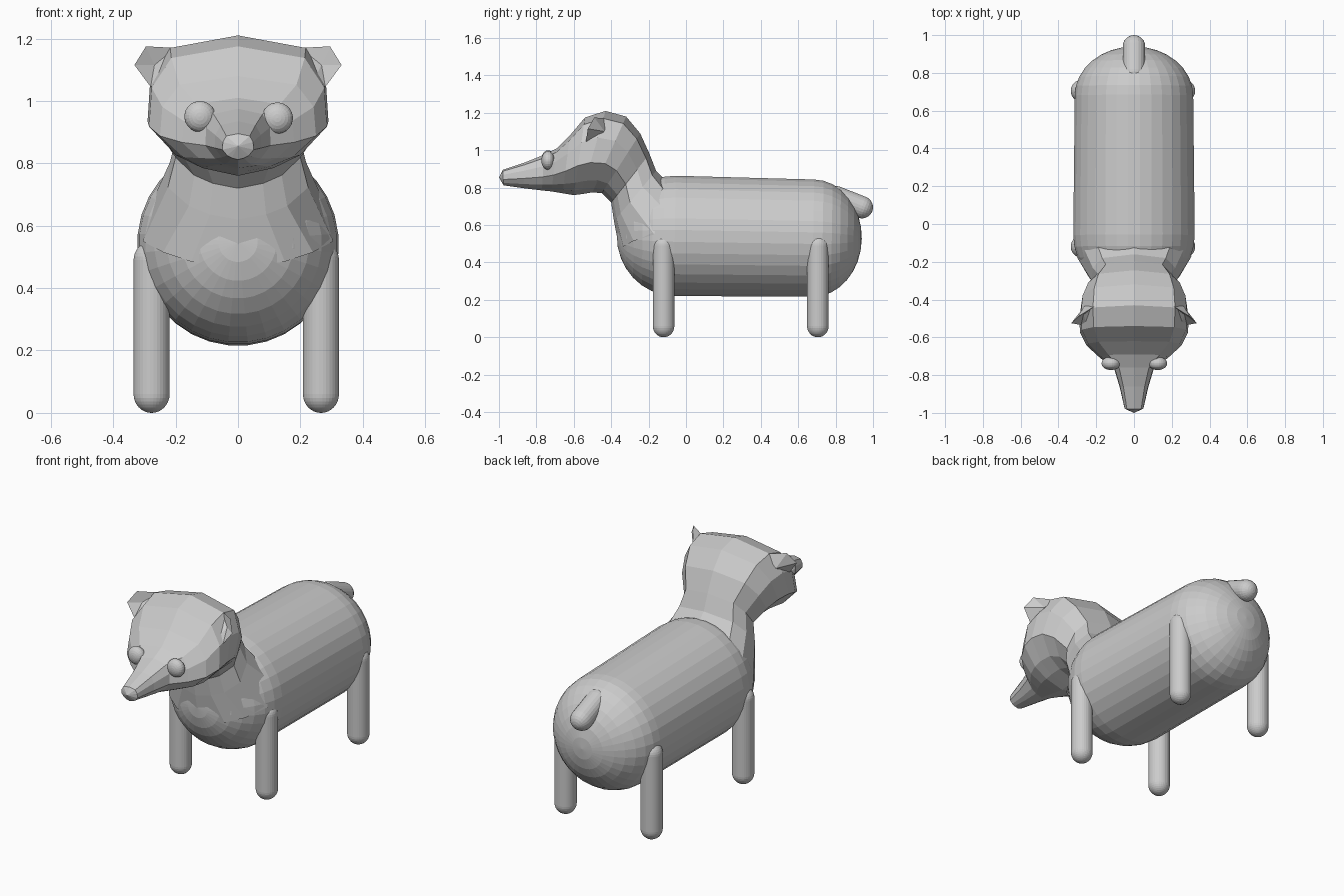
import bpy, bmesh
from math import sin, cos, pi
from mathutils import Vector

if "Cube" in bpy.data.objects:
    bpy.data.objects.remove(bpy.data.objects["Cube"])


def finish(name, bm):
    bmesh.ops.recalc_face_normals(bm, faces=bm.faces)
    me = bpy.data.meshes.new(name)
    bm.to_mesh(me)
    bm.free()
    ob = bpy.data.objects.new(name, me)
    bpy.context.collection.objects.link(ob)
    return ob


def bridge(bm, a, b):
    n = len(a)
    for i in range(n):
        bm.faces.new((a[i], a[(i + 1) % n], b[(i + 1) % n], b[i]))


def fan(bm, ring, tip):
    for i in range(len(ring)):
        bm.faces.new((ring[i], ring[(i + 1) % len(ring)], tip))


def capsule(name, p0, p1, r0, r1, d0, d1, seg=32, steps=8):
    """Round-ended rod; r = end radii, d = depth of each rounded end."""
    p0, p1 = Vector(p0), Vector(p1)
    axis = (p1 - p0).normalized()
    q = axis.to_track_quat('Z', 'Y')
    prof = [(p0, r0, d0, -pi / 2 * (1 - i / steps)) for i in range(1, steps + 1)]
    prof += [(p1, r1, d1, pi / 2 * i / steps) for i in range(steps)]
    bm = bmesh.new()
    rings = []
    for p, r, d, a in prof:
        rings.append([bm.verts.new(p + q @ Vector((r * cos(a) * cos(t), r * cos(a) * sin(t), d * sin(a))))
                      for t in (2 * pi * (k + 0.5) / seg for k in range(seg))])
    for a, b in zip(rings, rings[1:]):
        bridge(bm, a, b)
    fan(bm, rings[0], bm.verts.new(p0 - axis * d0))
    fan(bm, rings[-1], bm.verts.new(p1 + axis * d1))
    return finish(name, bm)


# body, legs and tail
capsule("body", (0, -0.06, 0.542), (0, 0.68, 0.53), 0.323, 0.315, 0.31, 0.26)
for part, y in (("front_leg", -0.12), ("rear_leg", 0.705)):
    for side, x in (("right", -0.277), ("left", 0.266)):
        capsule(f"{part}_{side}", (x, y, 0.06), (x, y, 0.49), 0.058, 0.058, 0.06, 0.06)
capsule("tail", (0, 0.80, 0.75), (0, 0.94, 0.695), 0.06, 0.06, 0.06, 0.06, 24, 6)

# head and neck: collar ring, then sections (top y, top z, bottom y, bottom z, half width)
collar = [(0, -0.10, 0.83), (0.19, -0.12, 0.79), (0.265, -0.13, 0.70), (0.305, -0.17, 0.55),
          (0.24, -0.28, 0.515), (0.15, -0.335, 0.485), (0, -0.355, 0.465)]
sections = [(-0.16, 0.89, -0.385, 0.62, 0.225), (-0.195, 0.98, -0.40, 0.72, 0.20),
            (-0.245, 1.09, -0.45, 0.77, 0.25), (-0.32, 1.18, -0.50, 0.775, 0.28),
            (-0.43, 1.21, -0.56, 0.765, 0.29), (-0.54, 1.175, -0.60, 0.76, 0.285),
            (-0.62, 1.08, -0.66, 0.77, 0.25), (-0.69, 1.01, -0.72, 0.78, 0.18),
            (-0.76, 0.975, -0.77, 0.785, 0.105), (-0.86, 0.935, -0.87, 0.797, 0.075),
            (-0.98, 0.895, -0.975, 0.812, 0.05)]
shape = [(0, 1), (0.75, 0.91), (0.97, 0.68), (1, 0.38), (0.7, 0.16), (0.4, 0.06), (0, 0)]
loops = [collar]
for ty, tz, by, bz, w in sections:
    loops.append([(w * u, by + (ty - by) * t, bz + (tz - bz) * t) for u, t in shape])
bm = bmesh.new()
rings = []
for half in loops:
    full = half + [(-x, y, z) for x, y, z in half[-2:0:-1]]
    rings.append([bm.verts.new(c) for c in full])
for a, b in zip(rings, rings[1:]):
    bridge(bm, a, b)
fan(bm, rings[-1], bm.verts.new((0, -1.0, 0.855)))
finish("head", bm)

# ears: small cupped fins
for side, s in (("right", -1), ("left", 1)):
    bm = bmesh.new()
    rim = [bm.verts.new((s * x, y, z)) for x, y, z in
           [(0.20, -0.43, 1.17), (0.295, -0.49, 1.175), (0.332, -0.525, 1.115),
            (0.28, -0.535, 1.045), (0.25, -0.53, 1.08)]]
    fan(bm, rim, bm.verts.new((s * 0.268, -0.48, 1.115)))
    fan(bm, rim[::-1], bm.verts.new((s * 0.262, -0.435, 1.10)))
    finish("ear_" + side, bm)

# eyes
for side, x, z in (("right", -0.122, 0.95), ("left", 0.126, 0.945)):
    capsule("eye_" + side, (x, -0.739, z), (x, -0.737, z), 0.05, 0.05, 0.034, 0.034, 24, 6).scale = (1, 1, 1)
